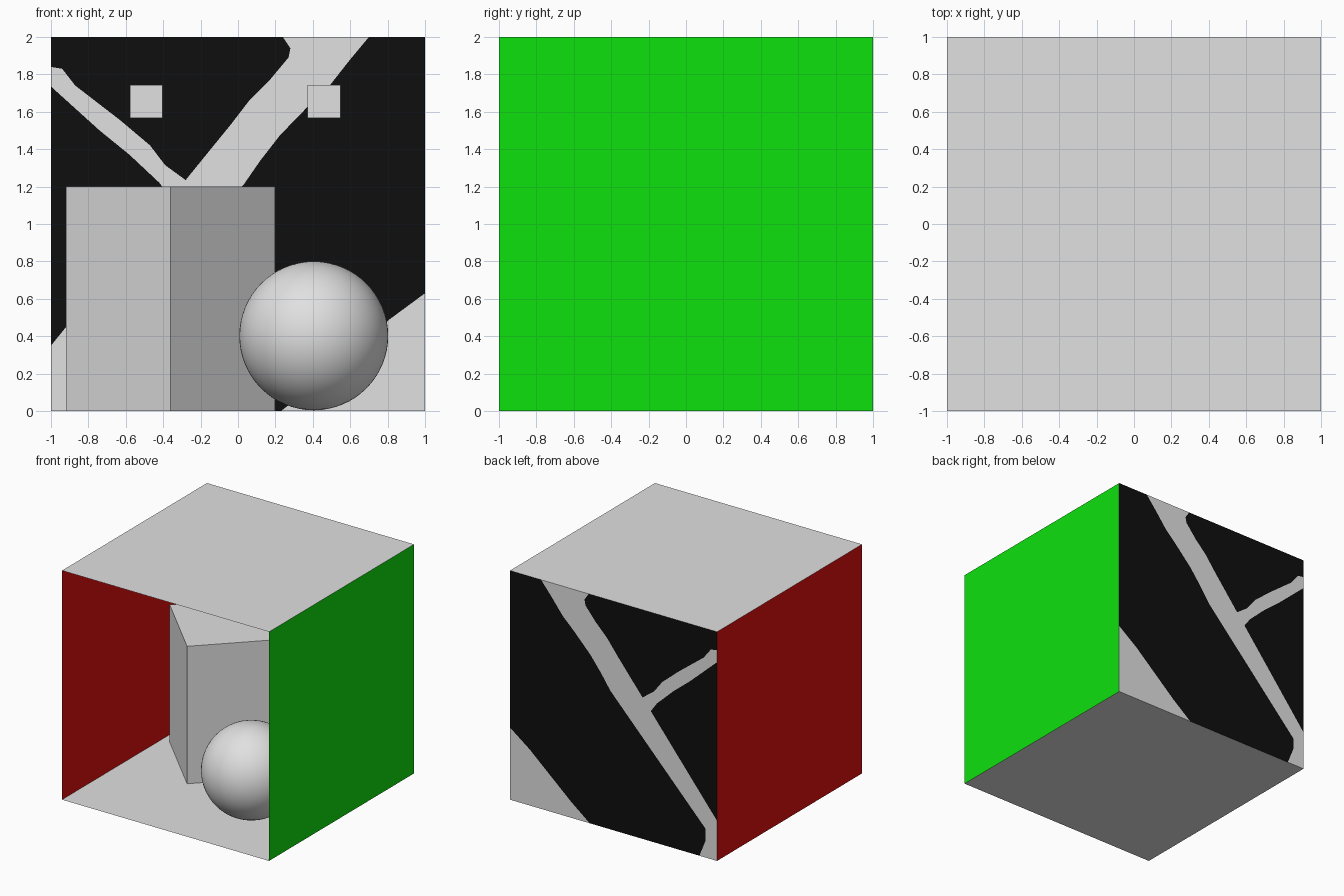
import bpy, bmesh, math
from mathutils import Matrix

if "Cube" in bpy.data.objects:
    bpy.data.objects.remove(bpy.data.objects["Cube"])


def material(name, rgb):
    m = bpy.data.materials.new(name)
    m.diffuse_color = (*rgb, 1)
    m.use_nodes = True
    m.node_tree.nodes["Principled BSDF"].inputs["Base Color"].default_value = m.diffuse_color
    return m


GREY = material("pale_grey", (0.75, 0.75, 0.75))
RED = material("red", (0.75, 0.0044, 0.0044))
GREEN = material("green", (0.0044, 0.75, 0.0044))
BLACK = material("black", (0.0044, 0.0044, 0.0044))


def add_object(name, bm, *mats):
    me = bpy.data.meshes.new(name)
    bm.to_mesh(me)
    bm.free()
    for m in mats:
        me.materials.append(m)
    ob = bpy.data.objects.new(name, me)
    bpy.context.collection.objects.link(ob)
    return ob


def panel(name, corners, mat):
    bm = bmesh.new()
    bm.faces.new([bm.verts.new(c) for c in corners])
    return add_object(name, bm, mat)


def block(name, center, size, mat, turn=0):
    bm = bmesh.new()
    mtx = (Matrix.Translation(center) @ Matrix.Rotation(turn, 4, 'Z')
           @ Matrix.Diagonal((*size, 1)))
    bmesh.ops.create_cube(bm, size=1, matrix=mtx)
    return add_object(name, bm, mat)


# Room shell, open at the front, normals facing inward
panel("floor", [(-1, -1, 0), (1, -1, 0), (1, 1, 0), (-1, 1, 0)], GREY)
panel("ceiling", [(-1, -1, 2), (-1, 1, 2), (1, 1, 2), (1, -1, 2)], GREY)
panel("left_wall", [(-1, -1, 0), (-1, 1, 0), (-1, 1, 2), (-1, -1, 2)], RED)
panel("right_wall", [(1, -1, 0), (1, -1, 2), (1, 1, 2), (1, 1, 0)], GREEN)

# Back wall: black slabs split by grey veins, outlines in (x, z)
top_left = [(-1, 1.84), (-.94, 1.83), (-.87, 1.74), (-.63, 1.555),
            (-.47, 1.42), (-.39, 1.315), (-.28, 1.235)]
top_right = [(-.15, 1.395), (-.04, 1.53), (.06, 1.66), (.17, 1.77),
             (.27, 1.89), (.28, 1.94), (.24, 2)]
side = [(-1, 1.735), (-.74, 1.5), (-.58, 1.37), (-.42, 1.22),
        (-.36, 1.137), (-1, .35)]
main = [(.70, 2), (.60, 1.88), (.49, 1.74), (.385, 1.64), (.225, 1.475),
        (.12, 1.34), (.03, 1.21), (-.89, .25), (-.89, .15), (-.83, 0)]
corner = [(.23, 0), (.41, .14), (.81, .49), (1, .63)]
regions = [
    (1, top_left + top_right + [(-1, 2)]),
    (1, side),
    (1, main + corner + [(1, 2)]),
    (0, top_left + top_right + main + [(-1, 0)] + side[::-1]),
    (0, corner + [(1, 0)]),
]
bm = bmesh.new()
for index, outline in regions:
    face = bm.faces.new([bm.verts.new((x, 1, z)) for x, z in outline])
    face.material_index = index
    face.normal_update()
    if face.normal.y > 0:
        face.normal_flip()
bmesh.ops.remove_doubles(bm, verts=bm.verts, dist=1e-5)
bmesh.ops.triangulate(bm, faces=bm.faces)
add_object("back_wall", bm, GREY, BLACK)

# Tall block standing on its corner direction
block("tall_block", (-.36, .37, .6), (.79, .79, 1.2), GREY, math.pi / 4)

# Two small hanging lamps
for name, x in (("left_lamp", -.49), ("right_lamp", .46)):
    block(name, (x, 0, 1.655), (.175, .175, .175), GREY)

# Ball
bm = bmesh.new()
bmesh.ops.create_uvsphere(bm, u_segments=64, v_segments=32, radius=.398,
                          matrix=Matrix.Translation((.405, -.395, .402)))
for f in bm.faces:
    f.smooth = True
add_object("ball", bm, GREY)
